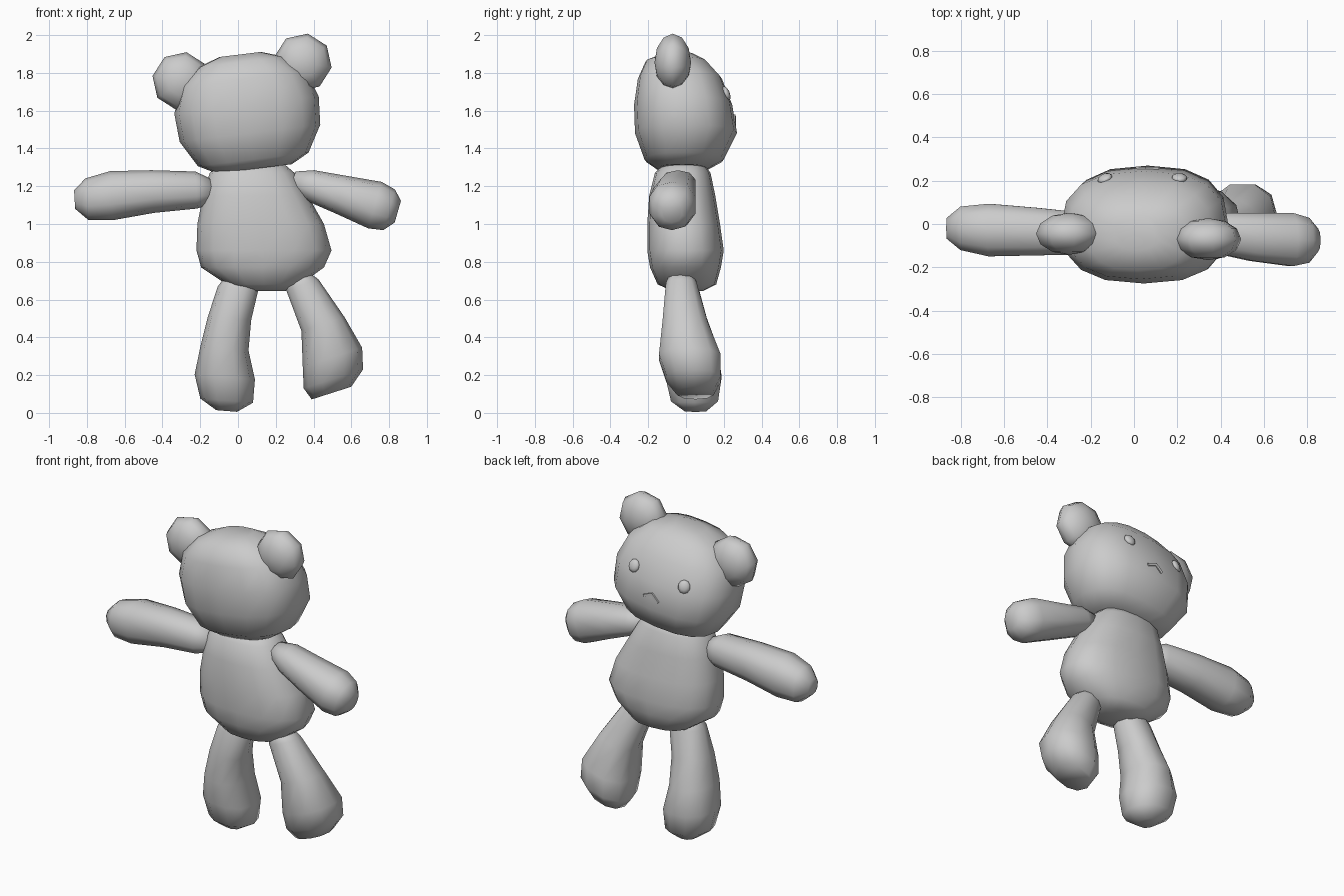
import bpy, bmesh, math
from mathutils import Vector, Matrix
from mathutils.bvhtree import BVHTree

if "Cube" in bpy.data.objects:
    bpy.data.objects.remove(bpy.data.objects["Cube"])

Y = Vector((0, 1, 0))


def spow(v, p):
    return math.copysign(abs(v) ** p, v)


def finish(name, bm):
    bmesh.ops.recalc_face_normals(bm, faces=bm.faces[:])
    me = bpy.data.meshes.new(name)
    bm.to_mesh(me)
    bm.free()
    for p in me.polygons:
        p.use_smooth = True
    ob = bpy.data.objects.new(name, me)
    bpy.context.collection.objects.link(ob)
    return ob


def loft(name, rings, axis, sides=10, n=2.3):
    """rings: (x, y, z, half width, half depth along y), stacked along axis"""
    bm = bmesh.new()
    d = Vector(axis).normalized()
    v = Y.cross(d).normalized()
    u = d.cross(v)
    loops = []
    for x, y, z, rv, ru in rings:
        loop = []
        for i in range(sides):
            a = 2 * math.pi * i / sides
            loop.append(bm.verts.new(Vector((x, y, z))
                        + v * rv * spow(math.cos(a), 2 / n)
                        + u * ru * spow(math.sin(a), 2 / n)))
        loops.append(loop)
    for a, b in zip(loops, loops[1:]):
        for i in range(sides):
            j = (i + 1) % sides
            bm.faces.new((a[i], a[j], b[j], b[i]))
    bm.faces.new(loops[0])
    bm.faces.new(loops[-1])
    return finish(name, bm)


# head, tilted sideways: (height, half width, back y, front y)
tilt = math.radians(7)
up = Vector((-math.sin(tilt), 0, math.cos(tilt)))
rings = []
for h, rx, y0, y1 in [(-.30, .20, -.15, .11), (-.25, .295, -.22, .20),
                      (-.11, .375, -.27, .27), (.04, .385, -.275, .245),
                      (.18, .335, -.255, .19), (.27, .23, -.215, .11),
                      (.31, .11, -.12, .04)]:
    c = Vector((.05, (y0 + y1) / 2, 1.59)) + up * h
    rings.append((*c, rx, (y1 - y0) / 2))
head = loft("head", rings, up, 16, 2.5)

# body: (z, x range, y range)
rings = []
for z, x0, x1, y0, y1 in [(.645, .05, .25, -.07, .09), (.68, -.06, .33, -.15, .16),
                          (.77, -.195, .455, -.19, .185), (.86, -.22, .495, -.205, .20),
                          (1.0, -.215, .455, -.205, .18), (1.15, -.185, .37, -.195, .155),
                          (1.27, -.15, .30, -.165, .13), (1.33, -.09, .23, -.11, .09)]:
    rings.append(((x0 + x1) / 2, (y0 + y1) / 2, z, (x1 - x0) / 2, (y1 - y0) / 2))
loft("body", rings, (0, 0, 1), 16, 2.4)

# arms
loft("left_arm", [(-.13, -.045, 1.175, .06, .06), (-.22, -.045, 1.18, .098, .10),
                  (-.45, -.035, 1.172, .113, .115), (-.67, -.028, 1.15, .13, .127),
                  (-.80, -.02, 1.132, .11, .105), (-.865, -.02, 1.13, .05, .05)],
     (-1, 0, -.06))
loft("right_arm", [(.29, -.035, 1.23, .05, .06), (.38, -.042, 1.205, .083, .097),
                   (.54, -.06, 1.157, .103, .115), (.725, -.072, 1.10, .128, .128),
                   (.80, -.075, 1.075, .112, .108), (.846, -.075, 1.065, .06, .055)],
     (1, 0, -.29))

# legs
loft("left_leg", [(.01, -.02, .74, .06, .06), (.0, -.02, .66, .108, .09),
                  (-.045, -.005, .50, .115, .12), (-.072, .02, .34, .128, .155),
                  (-.07, .04, .19, .16, .155), (-.06, .045, .065, .14, .13),
                  (-.06, .05, .01, .055, .06)], (-.08, 0, -1))
loft("right_leg", [(.31, -.025, .74, .05, .06), (.34, -.025, .68, .09, .085),
                   (.45, -.005, .47, .12, .125), (.50, .02, .295, .165, .17),
                   (.505, .04, .18, .165, .15), (.495, .05, .105, .11, .10)],
     (.32, 0, -1))

# ears
for name, x, y, z, lean in [("left_ear", -.30, -.045, 1.757, .09), ("right_ear", .343, -.07, 1.855, .09)]:
    bm = bmesh.new()
    bmesh.ops.create_uvsphere(bm, u_segments=8, v_segments=6, radius=1)
    spin = Matrix.Rotation(math.radians(10), 4, 'Y')
    bmesh.ops.transform(bm, verts=bm.verts, matrix=Matrix.Translation((x, y, z)) @ spin
                        @ Matrix.Diagonal((.155, .097, .155, 1)) @ Matrix.Rotation(math.pi / 2, 4, 'X'))
    finish(name, bm)

# face details are seated on the head surface
tree = BVHTree.FromPolygons([v.co for v in head.data.vertices],
                            [p.vertices for p in head.data.polygons])


def on_face(x, z):
    hit, normal, _, _ = tree.ray_cast(Vector((x, 2, z)), -Y)
    return hit, normal


for name, x, z in [("left_eye", -.135, 1.65), ("right_eye", .21, 1.692)]:
    hit, nrm = on_face(x, z)
    bm = bmesh.new()
    bmesh.ops.create_uvsphere(bm, u_segments=10, v_segments=6, radius=1)
    bmesh.ops.transform(bm, verts=bm.verts, matrix=Matrix.Translation(hit)
                        @ nrm.to_track_quat('Z', 'Y').to_matrix().to_4x4()
                        @ Matrix.Diagonal((.036, .04, .018, 1)))
    finish(name, bm)

# mouth strokes
apex = on_face(.055, 1.57)[0]
for name, x, z in [("mouth_left", .015, 1.53), ("mouth_right", .108, 1.55)]:
    end, nrm = on_face(x, z)
    d = end - apex
    bm = bmesh.new()
    bmesh.ops.create_cube(bm, size=1)
    bmesh.ops.transform(bm, verts=bm.verts, matrix=Matrix.Translation((apex + end) / 2)
                        @ d.to_track_quat('X', 'Z').to_matrix().to_4x4()
                        @ Matrix.Diagonal((d.length + .008, .016, .016, 1)))
    ob = finish(name, bm)
    for p in ob.data.polygons:
        p.use_smooth = False
